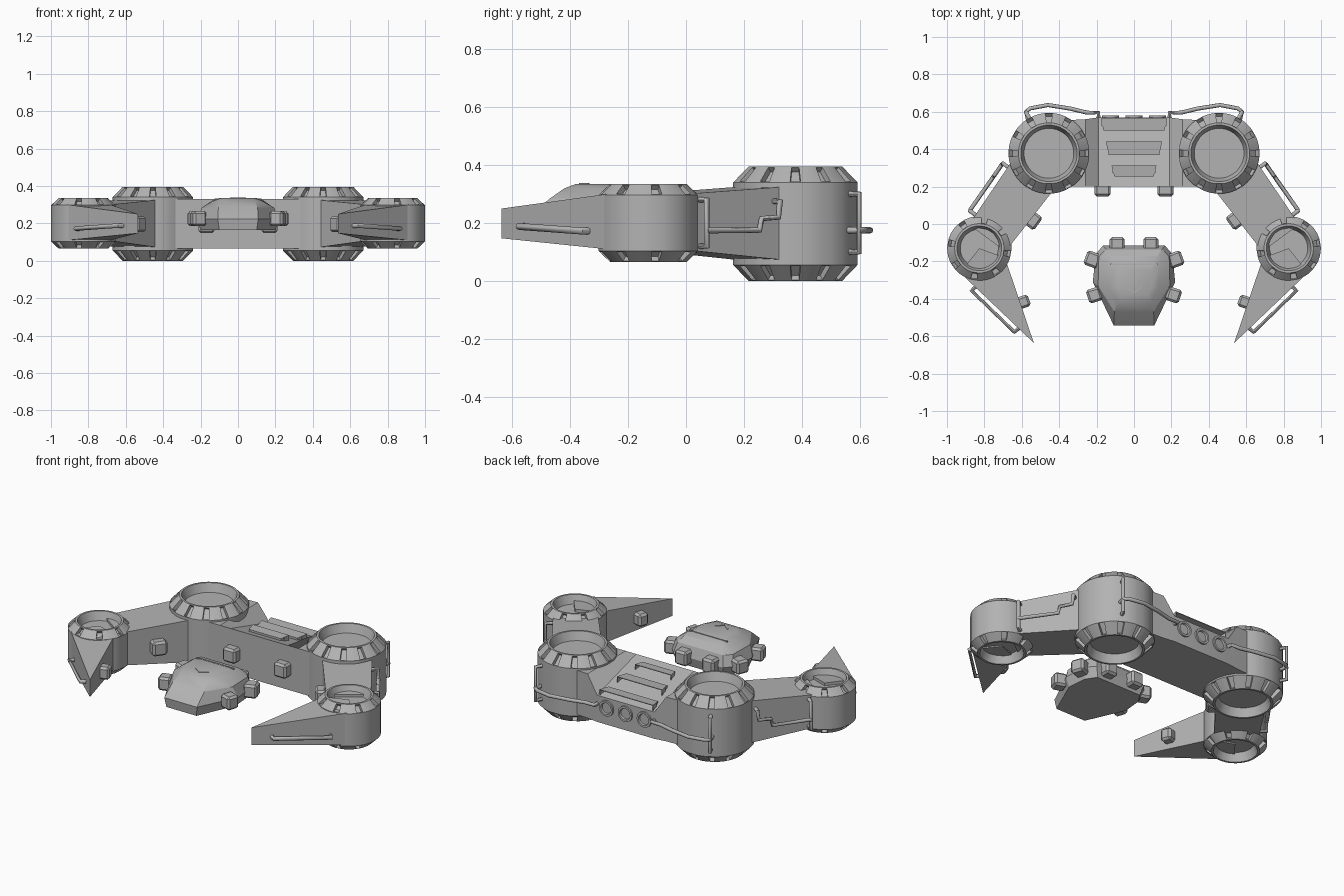
import bpy, bmesh, math
from mathutils import Vector, Matrix

if "Cube" in bpy.data.objects:
    bpy.data.objects.remove(bpy.data.objects["Cube"])

grey = bpy.data.materials.new("hull_grey")
grey.diffuse_color = (0.45, 0.45, 0.45, 1)
grey.use_nodes = True
grey.node_tree.nodes["Principled BSDF"].inputs["Base Color"].default_value = grey.diffuse_color


def finish(name, bm, angle=30):
    bmesh.ops.recalc_face_normals(bm, faces=bm.faces)
    me = bpy.data.meshes.new(name)
    bm.to_mesh(me)
    bm.free()
    me.materials.append(grey)
    ob = bpy.data.objects.new(name, me)
    bpy.context.collection.objects.link(ob)
    bpy.ops.object.select_all(action='DESELECT')
    ob.select_set(True)
    bpy.context.view_layer.objects.active = ob
    bpy.ops.object.shade_smooth_by_angle(angle=math.radians(angle))
    return ob


def loft(name, rings, angle=30):
    """Skin a row of equal-length point rings and cap both ends."""
    bm = bmesh.new()
    rows = [[bm.verts.new(p) for p in r] for r in rings]
    n = len(rows[0])
    for a, b in zip(rows, rows[1:]):
        for i in range(n):
            j = (i + 1) % n
            bm.faces.new((a[i], a[j], b[j], b[i]))
    bm.faces.new(rows[0])
    bm.faces.new(rows[-1])
    return finish(name, bm, angle)


def joint(name, x, y, r, rt, z0, z1, cham, notches, offset):
    """Round joint with chamfered, notched rims and a recess at each end."""
    prof = [(rt - .03, z0 + .05), (rt - .012, z0), (rt, z0), (r, z0 + cham),
            (r, z1 - cham), (rt, z1), (rt - .012, z1), (rt - .03, z1 - .05)]
    step = 2 * math.pi / notches
    w = .045 / r
    angles = []
    for k in range(notches):
        c = k * step + offset
        rest = (step - w) / 4
        angles += [c - w / 2] + [c + w / 2 + rest * i for i in range(4)]
    bm = bmesh.new()
    rows = [[bm.verts.new((x + pr * math.cos(a), y + pr * math.sin(a), pz)) for a in angles]
            for pr, pz in prof]
    n = len(angles)
    cuts = []
    for k, (a, b) in enumerate(zip(rows, rows[1:])):
        for i in range(n):
            j = (i + 1) % n
            f = bm.faces.new((a[i], a[j], b[j], b[i]))
            if k in (2, 4) and i % 5 == 0:
                cuts.append(f)
    bm.faces.new(rows[0])
    bm.faces.new(rows[-1])
    bmesh.ops.recalc_face_normals(bm, faces=bm.faces)
    bmesh.ops.inset_individual(bm, faces=cuts, thickness=.006)
    bmesh.ops.inset_individual(bm, faces=cuts, thickness=.001, depth=-.022)
    finish(name, bm)


def pipe(name, pts, r=.011):
    cu = bpy.data.curves.new(name, 'CURVE')
    cu.dimensions = '3D'
    cu.bevel_depth = r
    cu.bevel_resolution = 2
    cu.use_fill_caps = True
    sp = cu.splines.new('POLY')
    sp.points.add(len(pts) - 1)
    for p, c in zip(sp.points, pts):
        p.co = (*c, 1)
    cu.materials.append(grey)
    ob = bpy.data.objects.new(name, cu)
    bpy.context.collection.objects.link(ob)
    bpy.ops.object.select_all(action='DESELECT')
    ob.select_set(True)
    bpy.context.view_layer.objects.active = ob
    bpy.ops.object.convert(target='MESH')
    bpy.ops.object.shade_smooth_by_angle(angle=math.radians(50))


def block(name, loc, size, rot=0, bevel=.012):
    bm = bmesh.new()
    bmesh.ops.create_cube(bm, size=1, matrix=Matrix.Translation(loc)
                          @ Matrix.Rotation(rot, 4, 'Z') @ Matrix.Diagonal((*size, 1)))
    if bevel:
        bmesh.ops.bevel(bm, geom=bm.edges[:], offset=bevel, segments=1, affect='EDGES')
    finish(name, bm, 20)


# Centre body: full height at the sides, ramp down to the rear in the middle
def body_section(x, yb, zt):
    return [(x, .2, .065), (x, .2, .33), (x, yb, zt), (x, yb, .065)]


half = [(.45, .55, .33), (.26, .56, .33), (.19, .57, .225)]
loft("centre_body", [body_section(-x, y, z) for x, y, z in half]
     + [body_section(x, y, z) for x, y, z in reversed(half)], 15)


def ramp(y):
    return .33 - (y - .2) * .105 / .37


# Hooded louvres on the ramp, open towards the rear
for y0, y1, w in ((.5, .565, .178), (.37, .44, .15), (.255, .312, .12)):
    zt, zb = ramp(y0) + .012, ramp(y1) - .01
    bm = bmesh.new()
    v = [bm.verts.new((sx * ww, y, z)) for y, z, ww in
         ((y0, zb, w - .015), (y0, zt, w - .015), (y1, zt + .004, w), (y1, zb, w)) for sx in (-1, 1)]
    for q in ((0, 1, 3, 2), (2, 3, 5, 4), (6, 7, 1, 0), (0, 2, 4, 6), (1, 3, 5, 7)):
        bm.faces.new([v[i] for i in q])
    rear = bm.faces.new([v[i] for i in (4, 5, 7, 6)])
    bmesh.ops.recalc_face_normals(bm, faces=bm.faces)
    bmesh.ops.inset_individual(bm, faces=[rear], thickness=.006)
    bmesh.ops.inset_individual(bm, faces=[rear], thickness=.0005, depth=-.04)
    finish("louvre", bm)

# Three round rear vents
for x in (-.125, 0, .125):
    rings = []
    for r, y in ((.046, .56), (.046, .58), (.034, .58), (.03, .568)):
        rings.append([(x + r * math.cos(k * math.pi / 12), y, .165 + r * math.sin(k * math.pi / 12))
                      for k in range(24)])
    loft("rear_vent", rings)

for s in (1, -1):
    # Shoulder and wrist joints
    joint("shoulder_joint", s * .455, .378, .216, .163, 0, .395, .055, 12, 0)
    joint("wrist_joint", s * .827, -.13, .172, .132, .065, .335, .038, 8,
          math.radians(-10 if s < 0 else 190))

    # Upper arm between the joints: t runs along it, n points outward
    def arm(t, n, z):
        return (s * (.455 + .589 * t + .809 * n), .378 - .809 * t + .589 * n, z)
    loft("upper_arm", [[arm(t, -w, lo), arm(t, w, lo), arm(t, w, hi), arm(t, -w, hi)]
                       for t, w, lo, hi in ((.1, .137, .068, .328), (.56, .122, .107, .3))], 15)
    o = .162
    pipe("arm_upright_pipe", [arm(.497, .11, .12), arm(.497, o, .12),
                              arm(.497, o, .28), arm(.497, .11, .28)])
    pipe("arm_stepped_pipe", [arm(.497, o, .175), arm(.275, o + .004, .175), arm(.265, o + .004, .215),
                              arm(.195, o + .006, .22), arm(.188, o + .006, .275),
                              arm(.188, .12, .275)])
    tilt = s * -math.atan2(.809, .589)
    block("arm_block", arm(.34, -.14, .195), (.085, .075, .085), tilt)

    # Claw: wedge ending in an upright edge
    tip = Vector((.535, -.637))
    loft("claw", [[(s * .93, -.26, lo), (s * .827, -.13, lo), (s * .69, -.18, lo),
                   (s * tip.x, tip.y, tl)]
                  for lo, tl in ((.108, .147), (.302, .25))], 15)
    pipe("claw_pipe", [(s * .83, -.32, .172), (s * .868, -.357, .172),
                       (s * .64, -.577, .188), (s * .6, -.545, .188)], .012)
    block("claw_block", (s * .593, -.417, .2), (.07, .065, .075), s * math.radians(-19))

    # Rear pipework
    pipe("rear_long_pipe", [(s * x, y, .175) for x, y in
                            ((.56, .53), (.578, .6), (.555, .618), (.46, .636), (.34, .617), (.25, .595),
                             (.19, .595), (.19, .56))])
    pipe("rear_upright_pipe", [(s * .55, .55, .1), (s * .578, .598, .1),
                               (s * .578, .598, .3), (s * .55, .55, .3)])

    # Front body blocks and cockpit thruster blocks
    block("body_block", (s * .168, .185, .19), (.085, .075, .085))
    block("cockpit_rear_block", (s * .09, -.11, .225), (.08, .08, .085))
    block("cockpit_side_block", (s * .222, -.19, .225), (.08, .08, .08), s * math.radians(20))
    block("cockpit_side_block", (s * .212, -.38, .225), (.075, .075, .08), s * math.radians(-18))

# Cockpit pod: stacked outlines from flat base to domed top
levels = [(.165, ((.15, -.13), (.19, -.19), (.2, -.31), (.1, -.535))),
          (.222, ((.165, -.115), (.205, -.16), (.22, -.31), (.108, -.543))),
          (.285, ((.15, -.135), (.188, -.175), (.192, -.33), (.105, -.47))),
          (.32, ((.125, -.17), (.14, -.2), (.13, -.34), (.09, -.42))),
          (.335, ((.09, -.23), (.1, -.25), (.09, -.34), (.07, -.38)))]
loft("cockpit_pod", [[(x, y, z) for x, y in h] + [(-x, y, z) for x, y in reversed(h)]
                     for z, h in levels], 25)
# Cockpit trim: rear slot strip and a chevron
block("slot_trim", (0, -.215, .33), (.25, .008, .008), 0, 0)
for s in (1, -1):
    block("chevron_trim", (s * .02, -.352, .334), (.054, .006, .008), s * math.radians(36), 0)
